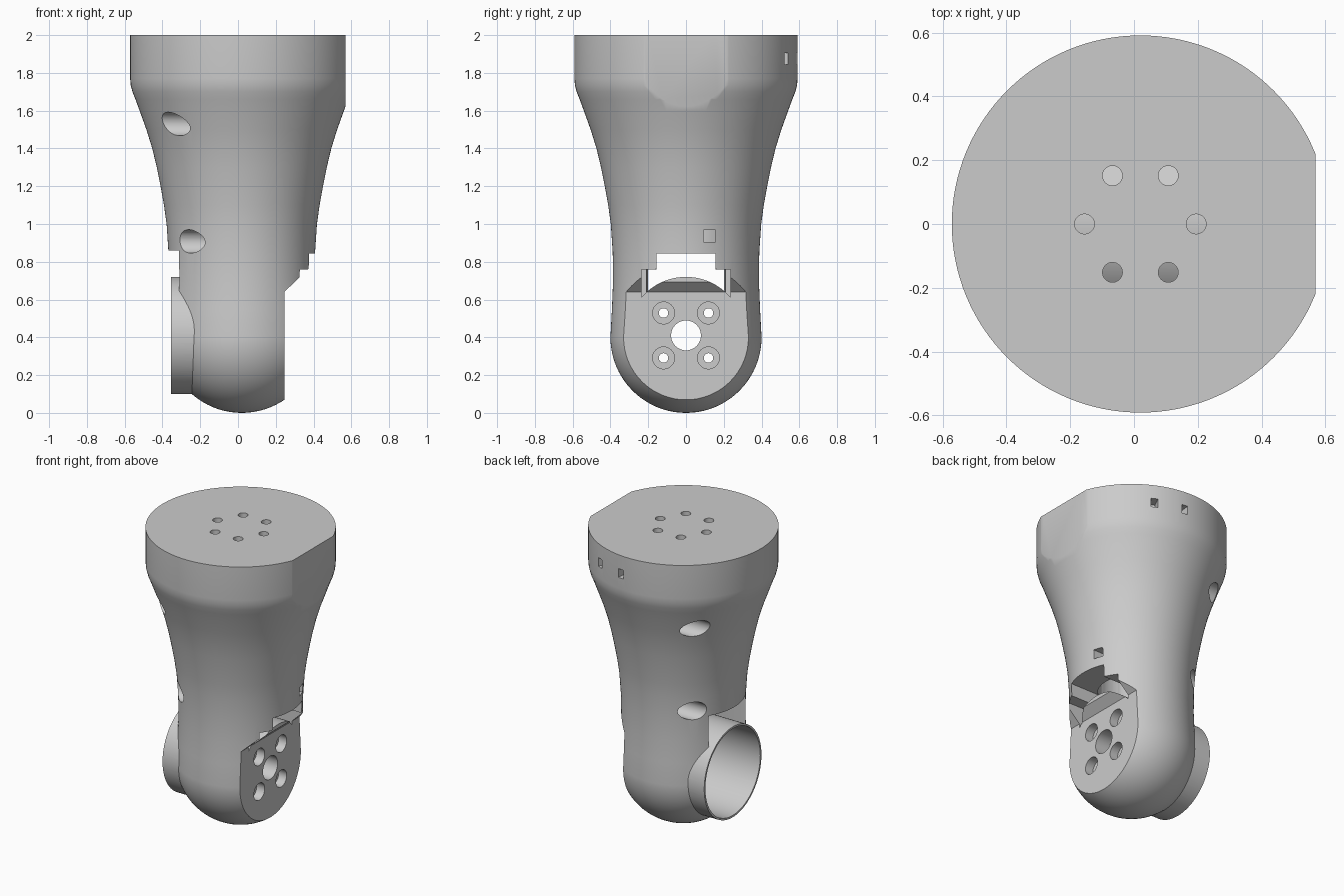
import bpy, bmesh, math
from mathutils import Matrix, Vector

if "Cube" in bpy.data.objects:
    bpy.data.objects.remove(bpy.data.objects["Cube"], do_unlink=True)

AXIS_X = 0.02      # vertical axis of the housing
JOINT_Z = 0.41     # height of the sideways joint

grey = bpy.data.materials.new("light_grey")
grey.use_nodes = True
grey.diffuse_color = (0.6, 0.6, 0.6, 1)
grey.node_tree.nodes["Principled BSDF"].inputs["Base Color"].default_value = (0.6, 0.6, 0.6, 1)


def make(name, bm):
    bmesh.ops.recalc_face_normals(bm, faces=bm.faces)
    mesh = bpy.data.meshes.new(name)
    bm.to_mesh(mesh)
    bm.free()
    mesh.materials.append(grey)
    obj = bpy.data.objects.new(name, mesh)
    bpy.context.collection.objects.link(obj)
    return obj


def revolve(name, profile, steps=128):
    """Solid of revolution; the profile starts and ends on the axis."""
    bm = bmesh.new()
    verts = [bm.verts.new((r, 0, z)) for r, z in profile]
    edges = [bm.edges.new(pair) for pair in zip(verts, verts[1:])]
    bmesh.ops.spin(bm, geom=verts + edges, cent=(0, 0, 0), axis=(0, 0, 1),
                   angle=2 * math.pi, steps=steps)
    bmesh.ops.remove_doubles(bm, verts=bm.verts, dist=0.0001)
    bmesh.ops.translate(bm, verts=bm.verts, vec=(AXIS_X, 0, 0))
    return make(name, bm)


def box(lo, hi, turn=0):
    bm = bmesh.new()
    lo, hi = Vector(lo), Vector(hi)
    size = hi - lo
    bmesh.ops.create_cube(bm, size=1, matrix=Matrix.Translation((lo + hi) / 2)
                          @ Matrix.Diagonal((*size, 1)))
    bmesh.ops.rotate(bm, verts=bm.verts, cent=(AXIS_X, 0, 0),
                     matrix=Matrix.Rotation(turn, 3, 'Z'))
    return make("cutter", bm)


def rod(start, end, radius, segments=48):
    start, end = Vector(start), Vector(end)
    line = end - start
    matrix = (Matrix.Translation((start + end) / 2)
              @ line.to_track_quat('Z', 'Y').to_matrix().to_4x4())
    bm = bmesh.new()
    bmesh.ops.create_cone(bm, cap_ends=True, segments=segments, radius1=radius,
                          radius2=radius, depth=line.length, matrix=matrix)
    return make("cutter", bm)


def prism_y(points, half_width):
    bm = bmesh.new()
    face = bm.faces.new([bm.verts.new((x, -half_width, z)) for x, z in points])
    new = bmesh.ops.extrude_face_region(bm, geom=[face])["geom"]
    bmesh.ops.translate(bm, vec=(0, 2 * half_width, 0),
                        verts=[v for v in new if isinstance(v, bmesh.types.BMVert)])
    return make("cutter", bm)


def combine(target, tool, operation='DIFFERENCE'):
    mod = target.modifiers.new("combine", 'BOOLEAN')
    mod.object, mod.operation, mod.solver = tool, operation, 'EXACT'
    bpy.context.view_layer.objects.active = target
    bpy.ops.object.modifier_apply(modifier=mod.name)
    bpy.data.objects.remove(tool, do_unlink=True)


# Housing: spherical foot, slim waist, flared collar
foot = [(0.4 * math.sin(a), 0.4 - 0.4 * math.cos(a))
        for a in [math.pi / 2 * i / 20 for i in range(21)]]
waist = [(0.392, 0.55), (0.386, 0.7), (0.388, 0.85), (0.398, 1.0), (0.412, 1.1),
         (0.43, 1.2), (0.45, 1.3), (0.474, 1.4), (0.505, 1.5), (0.541, 1.6),
         (0.563, 1.66), (0.579, 1.7), (0.588, 1.735), (0.591, 1.77)]
housing = revolve("arm_housing", foot + waist + [(0.591, 2), (0, 2)])

# Inner cavity and the openings above the joint
combine(housing, rod((AXIS_X, 0, 0.5), (AXIS_X, 0, 1.93), 0.21))
combine(housing, box((-0.7, -0.2, 0.5), (0.1, 0.2, 0.86)))
combine(housing, box((0, -0.235, 0.5), (0.7, 0.235, 0.76)))
combine(housing, box((0, -0.155, 0.5), (0.7, 0.155, 0.845)))

# Joint barrel, trimmed with the flat mounting face and its sloped overhang
combine(housing, rod((-0.355, 0, JOINT_Z), (0.3, 0, JOINT_Z), 0.31, 96), 'UNION')
combine(housing, prism_y([(0.245, -0.1), (0.245, 0.64), (0.5, 0.885), (0.5, -0.1)], 0.7))
combine(housing, rod((-0.5, 0, JOINT_Z), (0.14, 0, JOINT_Z), 0.297, 96))

# Flat on the collar
combine(housing, box((0.569, -0.7, 1.2), (0.8, 0.7, 2.1)))

# Mounting face: shaft hole and four counterbored screw holes
combine(housing, rod((0, 0, JOINT_Z), (0.4, 0, JOINT_Z), 0.079))
for y in (-0.119, 0.119):
    for dz in (-0.119, 0.119):
        z = JOINT_Z + dz
        combine(housing, rod((0, y, z), (0.4, y, z), 0.025, 32))
        combine(housing, rod((0.185, y, z), (0.4, y, z), 0.058, 32))

# Sideways screw pockets
for side in (-1, 1):
    for y, z in ((0.37, 1.53), (0.278, 0.908)):
        combine(housing, rod((-0.7, side * y, z), (-0.02, side * y, z), 0.062))

# Ring of screw holes in the top
for i in range(6):
    a = math.radians(60 * i)
    x, y = AXIS_X + 0.175 * math.cos(a), 0.175 * math.sin(a)
    combine(housing, rod((x, y, 1.85), (x, y, 2.1), 0.031, 32))

# Small cable windows
combine(housing, box((0.1, 0.093, 0.905), (0.6, 0.155, 0.967)))
for degrees in (64, 84):
    combine(housing, box((0.53, -0.022, 1.845), (0.7, 0.022, 1.905), math.radians(degrees)))

# Smooth curved walls, sharp rims
bpy.ops.object.select_all(action='DESELECT')
housing.select_set(True)
bpy.context.view_layer.objects.active = housing
bpy.ops.object.shade_smooth_by_angle(angle=math.radians(30))
